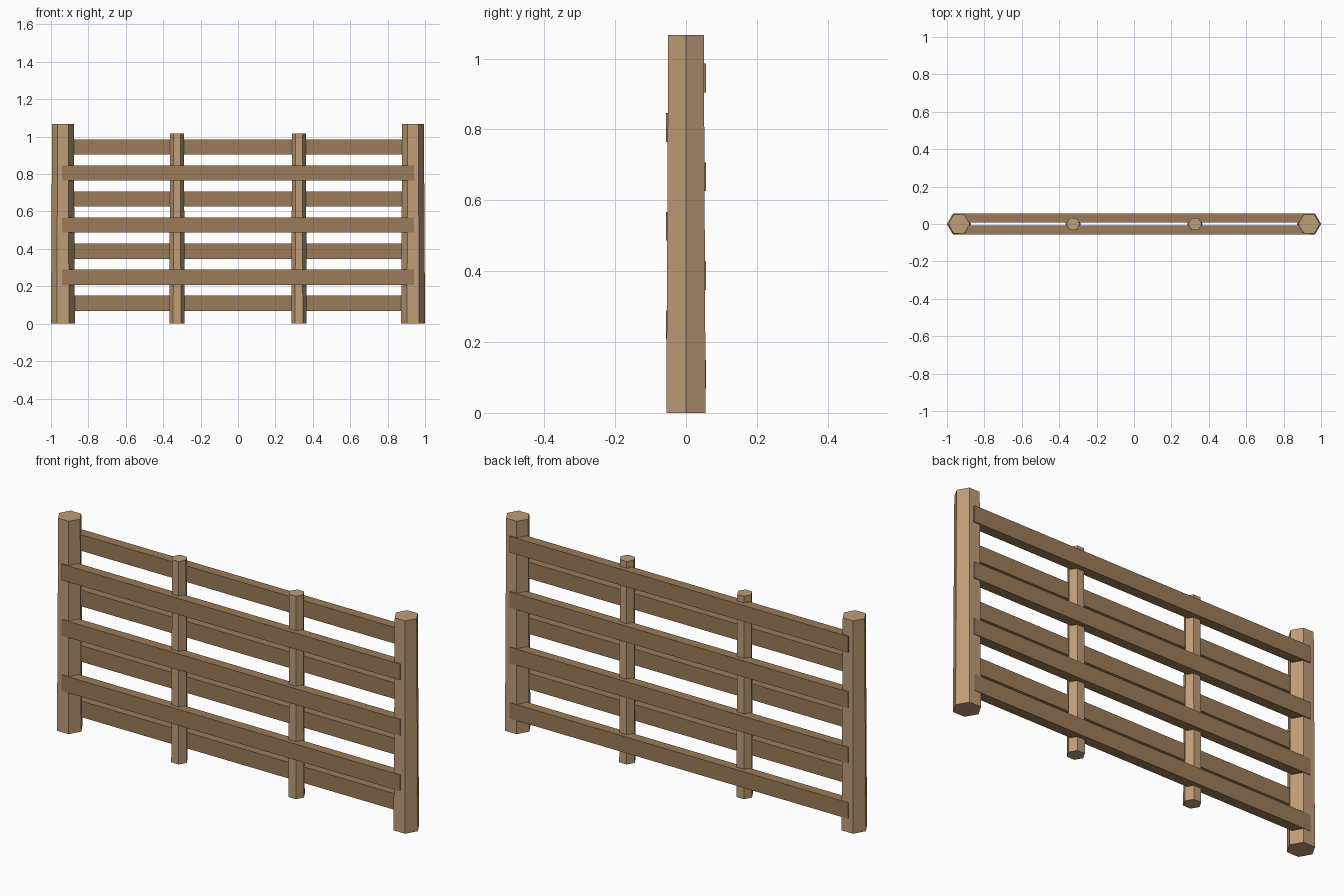
import bpy, math

if "Cube" in bpy.data.objects:
    bpy.data.objects.remove(bpy.data.objects["Cube"])

def material(name, rgb):
    m = bpy.data.materials.new(name)
    m.diffuse_color = (*rgb, 1)
    m.use_nodes = True
    m.node_tree.nodes["Principled BSDF"].inputs["Base Color"].default_value = m.diffuse_color
    return m

post_wood = material("post_wood", (0.52, 0.34, 0.19))
rail_wood = material("rail_wood", (0.33, 0.20, 0.10))

def post(name, x, r_bottom, r_top, height):
    # tapered hexagonal post with corners pointing along x
    bpy.ops.mesh.primitive_cone_add(vertices=6, radius1=r_bottom, radius2=r_top,
                                    depth=height, location=(x, 0, height / 2),
                                    rotation=(0, 0, math.pi / 2))
    ob = bpy.context.object
    ob.name = name
    ob.data.materials.append(post_wood)

def rail(name, side, z):
    # long plank set into the posts, on the front (-1) or back (+1)
    inner, outer = 0.008, 0.057
    bpy.ops.mesh.primitive_cube_add(size=1, location=(0, side * (inner + outer) / 2, z))
    ob = bpy.context.object
    ob.name = name
    ob.scale = (1.882, outer - inner, 0.081)
    ob.data.materials.append(rail_wood)

# End posts and thinner middle posts
for side, label in ((-1, "left"), (1, "right")):
    post(f"end_post_{label}", side * 0.936, 0.064, 0.058, 1.067)
    post(f"middle_post_{label}", side * 0.326, 0.041, 0.037, 1.018)

# Planks alternate between back and front going up
for i in range(7):
    side = 1 if i % 2 == 0 else -1
    rail(f"{'back' if side > 0 else 'front'}_rail_{i // 2 + 1}", side, 0.109 + i * 0.1393)
